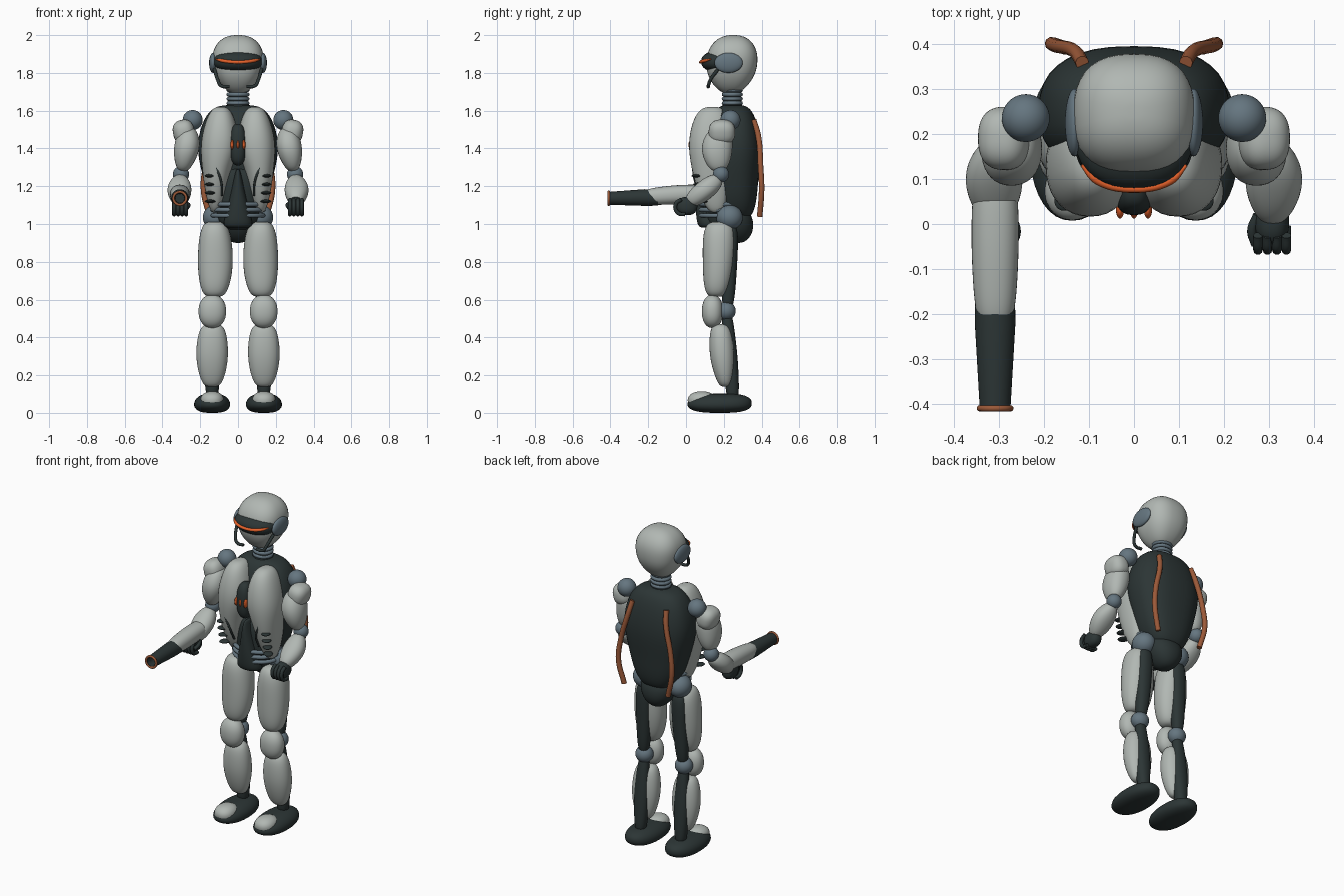
import bpy, bmesh, math
from mathutils import Vector, Matrix, Euler

if "Cube" in bpy.data.objects:
    bpy.data.objects.remove(bpy.data.objects["Cube"], do_unlink=True)


def material(name, rgb, rough=0.5):
    m = bpy.data.materials.new(name)
    m.use_nodes = True
    m.diffuse_color = (*rgb, 1)
    shader = next(n for n in m.node_tree.nodes if n.type == "BSDF_PRINCIPLED")
    shader.inputs["Base Color"].default_value = (*rgb, 1)
    shader.inputs["Roughness"].default_value = rough
    return m


SHELL = material("pale_grey_shell", (0.44, 0.475, 0.45))
DARK = material("dark_frame", (0.025, 0.036, 0.036))
JOINT = material("blue_grey_joint", (0.13, 0.18, 0.215))
COPPER = material("copper", (0.33, 0.10, 0.04))
GLOW = material("orange_light", (0.85, 0.13, 0.025))


def finish(name, mesh, mat, mirror):
    mesh.materials.clear()
    mesh.materials.append(mat)
    for p in mesh.polygons:
        p.use_smooth = True
        p.material_index = 0
    mesh.set_sharp_from_angle(angle=math.radians(50))
    ob = bpy.data.objects.new(name, mesh)
    bpy.context.scene.collection.objects.link(ob)
    if mirror:
        ob.modifiers.new("mirror", "MIRROR").use_mirror_merge = False
    return ob


def finish_bm(name, bm, mat, mirror):
    bmesh.ops.recalc_face_normals(bm, faces=bm.faces)
    mesh = bpy.data.meshes.new(name)
    bm.to_mesh(mesh)
    bm.free()
    return finish(name, mesh, mat, mirror)


def ball(name, mat, centre, half, n=2.0, rot=(0, 0, 0), mirror=False):
    """Superellipsoid; a higher n is boxier."""
    bm = bmesh.new()
    bmesh.ops.create_uvsphere(bm, u_segments=36, v_segments=24, radius=1)
    for v in bm.verts:
        v.co /= sum(abs(c) ** n for c in v.co) ** (1 / n)
    turn = Euler([math.radians(a) for a in rot]).to_matrix().to_4x4()
    bm.transform(Matrix.Translation(centre) @ turn @ Matrix.Diagonal((*half, 1)))
    return finish_bm(name, bm, mat, mirror)


def blend(secs, t, linear):
    """Interpolate the sections at t from 0 to 1."""
    k = len(secs) - 1
    i = min(int(t * k), k - 1)
    f = t * k - i
    a, b = secs[i], secs[i + 1]
    if linear:
        return [p + (q - p) * f for p, q in zip(a, b)]
    before = secs[i - 1] if i else [2 * p - q for p, q in zip(a, b)]
    after = secs[i + 2] if i + 2 <= k else [2 * q - p for p, q in zip(a, b)]
    return [0.5 * (2 * p + (q - o) * f + (2 * o - 5 * p + 4 * q - r) * f * f
                   + (3 * p - o - 3 * q + r) * f ** 3)
            for o, p, q, r in zip(before, a, b, after)]


def loft(name, mat, secs, p=4.0, n=2.2, mirror=False, seg=36):
    """Loft sections (x, y, z, rx, ry); p rounds the ends, None keeps them raw."""
    axis = (Vector(secs[-1][:3]) - Vector(secs[0][:3])).normalized()
    if abs(axis.z) > 0.9:
        axis = Vector((0, 0, 1))
    u = (Vector((1, 0, 0)) - axis * axis.x).normalized()
    w = axis.cross(u)
    steps = 28 if p else len(secs) - 1
    bm = bmesh.new()
    rings = []
    for i in range(steps + 1):
        t, k = i / steps, 1
        if p:
            t = 0.001 + 0.998 * (1 - math.cos(math.pi * t)) / 2
            k = (1 - abs(2 * t - 1) ** p) ** (1 / p)
        x, y, z, rx, ry = blend(secs, t, not p)
        ring = []
        for j in range(seg):
            a = 2 * math.pi * j / seg
            c, s = [math.copysign(abs(q) ** (2 / n), q) for q in (math.cos(a), math.sin(a))]
            ring.append(bm.verts.new(Vector((x, y, z)) + u * (c * rx * k) + w * (s * ry * k)))
        rings.append(ring)
    for lo, hi in zip(rings, rings[1:]):
        for j in range(seg):
            bm.faces.new((lo[j], lo[j - 1], hi[j - 1], hi[j]))
    bm.faces.new(rings[0])
    bm.faces.new(rings[-1])
    return finish_bm(name, bm, mat, mirror)


def tube(name, mat, points, radius, mirror=False, closed=False, ends=1.0):
    """Round tube along a smooth path; ends scales the tip radius."""
    cu = bpy.data.curves.new(name, "CURVE")
    cu.dimensions = "3D"
    cu.bevel_depth, cu.bevel_resolution, cu.resolution_u = radius, 3, 6
    cu.use_fill_caps = True
    sp = cu.splines.new("BEZIER")
    sp.bezier_points.add(len(points) - 1)
    sp.use_cyclic_u = closed
    for i, (bp, co) in enumerate(zip(sp.bezier_points, points)):
        bp.co = co
        bp.handle_left_type = bp.handle_right_type = "AUTO"
        bp.radius = ends if i in (0, len(points) - 1) else 1
    ob = bpy.data.objects.new(name + "_path", cu)
    bpy.context.scene.collection.objects.link(ob)
    bpy.context.view_layer.update()
    mesh = bpy.data.meshes.new_from_object(ob.evaluated_get(bpy.context.evaluated_depsgraph_get()))
    bpy.data.objects.remove(ob, do_unlink=True)
    return finish(name, mesh, mat, mirror)


def hoop(name, mat, centre, rx, ry, radius, upright=False):
    x, y, z = centre
    pts = []
    for i in range(12):
        a = math.pi * i / 6
        c, s = rx * math.cos(a), ry * math.sin(a)
        pts.append((x + c, y, z + s) if upright else (x + c, y + s, z))
    return tube(name, mat, pts, radius, closed=True)


# Head: skull, visor with light strip, ears and jaw struts
loft("head", SHELL, [(0, .235, 1.69, .10, .105), (0, .24, 1.8, .125, .13),
                     (0, .245, 1.9, .137, .135), (0, .25, 2.0, .137, .13)], p=2.4, n=2.5)
ball("visor", DARK, (0, .195, 1.86), (.131, .115, .06), n=2.3)
strip = []
for i in range(-4, 5):
    x = .029 * i
    strip.append((x, .193 - .115 * (1 - (abs(x) / .131) ** 2.3) ** (1 / 2.3), 1.857 + 1.1 * x * x))
tube("visor_light", GLOW, strip, .009, ends=.4)
ball("ear", JOINT, (.132, .225, 1.853), (.021, .075, .053), mirror=True)
tube("jaw_strut", DARK, [(.125, .17, 1.82), (.108, .13, 1.765), (.09, .118, 1.732), (.045, .118, 1.728)],
     .009, mirror=True)

# Neck
loft("neck_core", DARK, [(0, .245, 1.58, .085, .075), (0, .245, 1.64, .055, .05),
                         (0, .245, 1.75, .045, .045)], p=8)
for i in range(4):
    hoop(f"neck_ring_{i + 1}", JOINT, (0, .245, 1.64 + .023 * i), .05, .045, .011)

# Torso: back shell, chest halves, abdomen, pelvis
loft("back_shell", DARK, [(0, .26, 1.02, .12, .11), (0, .255, 1.2, .172, .125),
                          (0, .25, 1.4, .212, .145), (0, .25, 1.63, .19, .125)], n=2.5)
loft("chest_shell", SHELL, [(.12, .16, 1.06, .045, .07), (.115, .14, 1.25, .07, .1),
                            (.098, .13, 1.42, .098, .115), (.09, .14, 1.62, .085, .115)],
     p=3, mirror=True)
loft("abdomen", DARK, [(0, .2, .97, .1, .1), (0, .19, 1.1, .12, .1), (0, .18, 1.3, .13, .1)])
loft("belly_plate", DARK, [(0, .12, .98, .085, .06), (0, .105, 1.11, .05, .055), (0, .1, 1.29, .012, .05)], p=6)
for i in range(3):
    hoop(f"waist_ring_{i + 1}", JOINT, (0, .19, 1.045 + .03 * i), .135, .115, .012)
loft("pelvis", DARK, [(0, .27, .9, .07, .08), (0, .255, 1.0, .105, .1), (0, .24, 1.1, .12, .1)], p=2.5)

# Chest panel with three lights, side vents and grooves
ball("chest_panel", DARK, (0, .075, 1.42), (.043, .055, .11), n=2.6)
for i in (-1, 0, 1):
    ball(f"chest_light_{i + 2}", GLOW, (.031 * i, .032, 1.42), (.009, .02, .026))
for i in range(4):
    ball(f"side_vent_{i + 1}", DARK, (.148, .085 - .008 * i, 1.12 + .045 * i), (.026, .034, .009),
         rot=(0, 0, 35), mirror=True)
tube("chest_groove", DARK, [(.115, .036, 1.3), (.088, .05, 1.22), (.085, .085, 1.15)], .006, mirror=True)
tube("back_cable", COPPER, [(.115, .358, 1.55), (.13, .382, 1.47), (.172, .395, 1.3),
                            (.182, .4, 1.18), (.15, .39, 1.04)], .015, mirror=True)

# Arms
ball("shoulder_joint", JOINT, (.24, .235, 1.55), (.053, .053, .053), mirror=True)
ball("shoulder_pad", SHELL, (.287, .19, 1.487), (.057, .07, .065), n=2.5, rot=(0, 12, 0), mirror=True)
loft("upper_arm", SHELL, [(.29, .17, 1.28, .045, .06), (.272, .165, 1.4, .066, .08),
                          (.262, .18, 1.51, .055, .07)], p=3, mirror=True)
ball("elbow_joint", JOINT, (.302, .185, 1.263), (.043, .043, .043), mirror=True)
loft("forearm", SHELL, [(.305, .18, 1.245, .045, .045), (.31, .1, 1.18, .063, .052),
                        (.308, .01, 1.11, .045, .045)], p=3, mirror=True)
ball("palm", DARK, (.306, .005, 1.095), (.038, .055, .048), n=2.4, mirror=True)
for i in range(4):
    x = .275 + .021 * i
    tube(f"finger_{i + 1}", DARK, [(x, -.025, 1.13), (x, -.055, 1.105), (x, -.045, 1.06), (x, -.005, 1.05)],
         .0105, mirror=True)
tube("thumb", DARK, [(.275, .02, 1.11), (.262, -.015, 1.1), (.27, -.045, 1.085)], .011, mirror=True)

# Right arm cannon
loft("cannon_housing", SHELL, [(-.308, .11, 1.165, .05, .045), (-.308, -.05, 1.155, .052, .05),
                               (-.308, -.225, 1.142, .044, .043)], p=5)
loft("cannon_barrel", DARK, [(-.308, -.15, 1.14, .044, .043), (-.308, -.22, 1.14, .045, .044),
                             (-.308, -.41, 1.136, .034, .034), (-.308, -.411, 1.136, .026, .026),
                             (-.308, -.32, 1.136, .024, .024)], p=None, n=2)
hoop("cannon_rim", COPPER, (-.308, -.409, 1.136), .034, .034, .007, upright=True)

# Legs
ball("hip_joint", JOINT, (.12, .23, 1.035), (.066, .07, .066), mirror=True)
loft("thigh_shell", SHELL, [(.125, .16, .615, .073, .065), (.12, .172, .8, .092, .083),
                            (.122, .178, 1.012, .08, .09)], mirror=True)
loft("thigh_frame", DARK, [(.134, .22, .55, .035, .035), (.125, .232, .78, .045, .038),
                           (.12, .24, .99, .05, .04)], mirror=True)
ball("knee_joint", JOINT, (.135, .213, .54), (.052, .05, .05), mirror=True)
ball("kneecap", SHELL, (.136, .14, .538), (.073, .056, .088), n=2.2, mirror=True)
loft("shin_shell", SHELL, [(.137, .208, .14, .058, .042), (.137, .193, .3, .083, .065),
                           (.135, .183, .47, .073, .06)], mirror=True)
loft("shin_frame", DARK, [(.137, .247, .08, .034, .036), (.136, .236, .3, .045, .036),
                          (.135, .215, .53, .03, .03)], p=6, mirror=True)
loft("foot", DARK, [(.137, .178, .0, .088, .16), (.137, .178, .05, .095, .17),
                    (.137, .19, .102, .075, .15)], p=3, mirror=True)
ball("toe_cap", SHELL, (.137, .083, .066), (.062, .074, .048), n=2.2, mirror=True)
